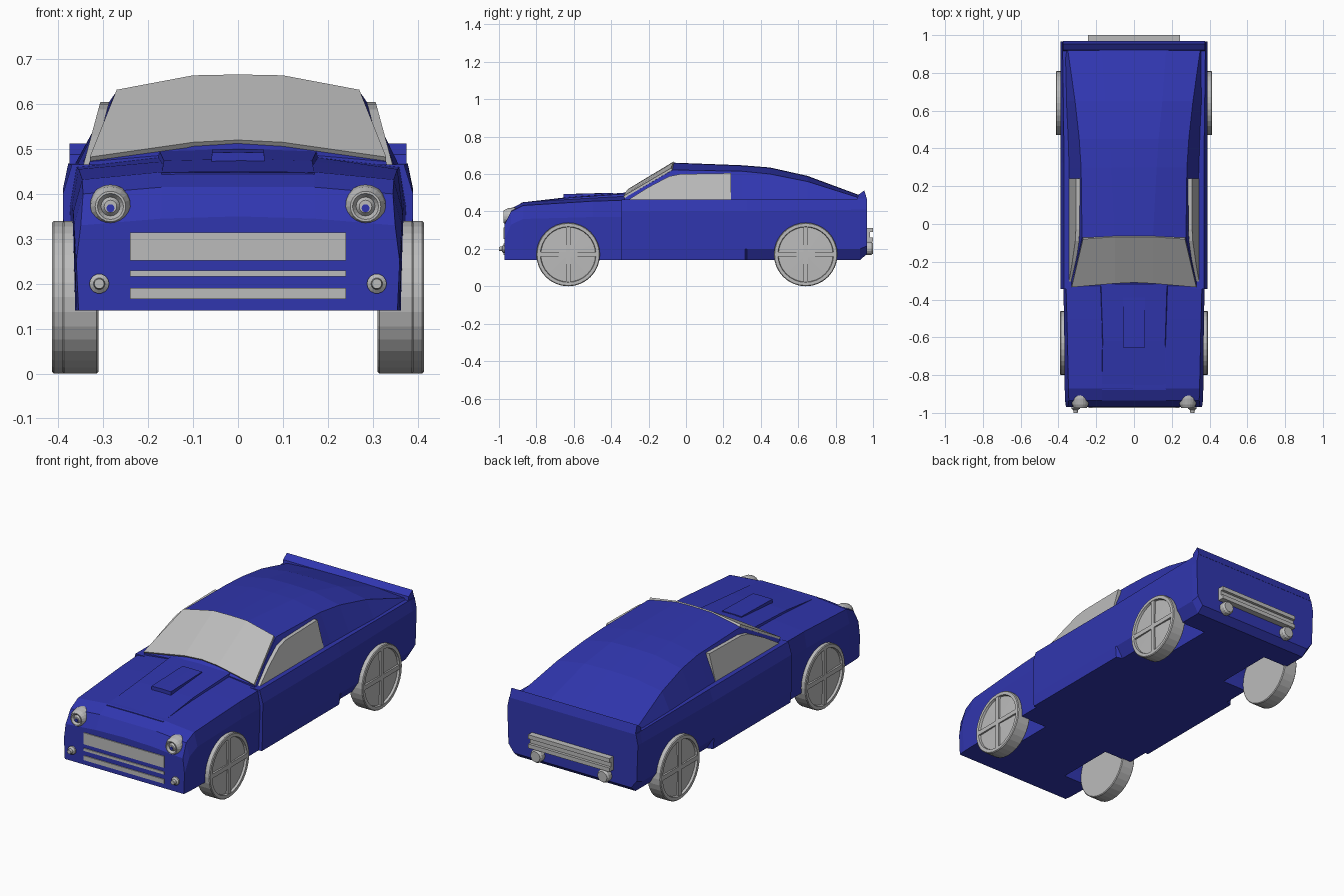
import bpy, bmesh, math
from mathutils import Vector, Matrix

if "Cube" in bpy.data.objects:
    bpy.data.objects.remove(bpy.data.objects["Cube"])


def material(name, rgb):
    m = bpy.data.materials.new(name)
    m.diffuse_color = (*rgb, 1)
    m.use_nodes = True
    m.node_tree.nodes["Principled BSDF"].inputs["Base Color"].default_value = m.diffuse_color
    return m


BLUE = material("blue paint", (0.03, 0.037, 0.43))
GREY = material("light grey", (0.5, 0.5, 0.5))


def finish(name, bm, mat):
    bmesh.ops.recalc_face_normals(bm, faces=bm.faces[:])
    me = bpy.data.meshes.new(name)
    bm.to_mesh(me)
    bm.free()
    me.materials.append(mat)
    ob = bpy.data.objects.new(name, me)
    bpy.context.collection.objects.link(ob)
    return ob


def loft(name, sections, mat):
    """Sections are (y, half outline from lower edge to the centre line)."""
    bm = bmesh.new()
    rings = []
    for y, half in sections:
        ring = half + [(-x, z) for x, z in reversed(half) if x > 0]
        rings.append([bm.verts.new((x, y, z)) for x, z in ring])
    n = len(rings[0])
    for a, b in zip(rings, rings[1:]):
        for i in range(n):
            bm.faces.new((a[i], a[(i + 1) % n], b[(i + 1) % n], b[i]))
    bm.faces.new(rings[0])
    bm.faces.new(rings[-1])
    return finish(name, bm, mat)


def add_box(bm, x, y, z, rot=None):
    """Box from (min, max) ranges."""
    size = [r[1] - r[0] for r in (x, y, z)]
    mid = [(r[1] + r[0]) / 2 for r in (x, y, z)]
    m = Matrix.Translation(mid) @ (rot or Matrix()) @ Matrix.Diagonal((*size, 1))
    bmesh.ops.create_cube(bm, size=1, matrix=m)


def box(name, x, y, z, mat):
    bm = bmesh.new()
    add_box(bm, x, y, z)
    return finish(name, bm, mat)


def add_lathe(bm, profile, centre, axis, segs):
    """Spin (distance along axis, radius) points about the x or y axis."""
    c = Vector(centre)
    rings = []
    for d, r in profile:
        ring = []
        for k in range(segs):
            a = 2 * math.pi * k / segs
            u, v = r * math.cos(a), r * math.sin(a)
            ring.append(bm.verts.new(c + Vector((d, u, v) if axis == "x" else (u, d, v))))
        rings.append(ring)
    for a, b in zip(rings, rings[1:]):
        for i in range(segs):
            j = (i + 1) % segs
            bm.faces.new((a[i], a[j], b[j], b[i]))
    bm.faces.new(rings[0])
    bm.faces.new(rings[-1])


def lathe(name, profile, centre, axis, segs, mat):
    bm = bmesh.new()
    add_lathe(bm, profile, centre, axis, segs)
    return finish(name, bm, mat)


def slab(name, verts, faces, offset, mat):
    """Thin panel: faces pushed along an offset to give them depth."""
    bm = bmesh.new()
    vs = [bm.verts.new(v) for v in verts]
    fs = [bm.faces.new([vs[i] for i in f]) for f in faces]
    res = bmesh.ops.extrude_face_region(bm, geom=fs, use_keep_orig=True)
    moved = [g for g in res["geom"] if isinstance(g, bmesh.types.BMVert)]
    bmesh.ops.translate(bm, verts=moved, vec=offset)
    return finish(name, bm, mat)


# Front body: nose, fenders and hood
front = loft("front_body", [
    (-0.97, [(0.355, 0.14), (0.36, 0.25), (0.35, 0.33), (0.17, 0.345), (0, 0.35)]),
    (-0.935, [(0.36, 0.14), (0.365, 0.33), (0.345, 0.40), (0.17, 0.415), (0, 0.415)]),
    (-0.87, [(0.362, 0.14), (0.367, 0.36), (0.347, 0.432), (0.17, 0.449), (0, 0.45)]),
    (-0.5, [(0.365, 0.14), (0.37, 0.37), (0.355, 0.455), (0.17, 0.472), (0, 0.475)]),
    (-0.32, [(0.365, 0.14), (0.375, 0.37), (0.36, 0.46), (0.17, 0.482), (0, 0.485)]),
], BLUE)

# Doors and rear quarters, with tucked-in lower edge at the back
upper = [(0.39, 0.40), (0.37, 0.465), (0, 0.465)]
back = [(0.39, 0.41), (0.378, 0.468), (0, 0.468)]
rear = loft("rear_body", [
    (-0.345, [(0.383, 0.14), (0.387, 0.20)] + upper),
    (0.315, [(0.383, 0.14), (0.388, 0.20)] + upper),
    (0.325, [(0.35, 0.14), (0.388, 0.20)] + upper),
    (0.93, [(0.35, 0.14), (0.388, 0.20)] + back),
    (0.967, [(0.35, 0.172), (0.383, 0.215)] + back),
], BLUE)

# Wheel wells cut into the body
for body, y in ((front, -0.63), (rear, 0.64)):
    for s in (-1, 1):
        cutter = lathe("well_cutter", [(s * 0.2, 0.165), (s * 0.5, 0.165)], (0, y, 0.17), "x", 32, BLUE)
        cutter.hide_render = True
        mod = body.modifiers.new("well", "BOOLEAN")
        mod.operation, mod.object, mod.solver = "DIFFERENCE", cutter, "EXACT"
        bpy.context.view_layer.objects.active = body
        bpy.ops.object.modifier_apply(modifier=mod.name)
        bpy.data.objects.remove(cutter)

# Cabin and fastback
loft("cabin", [
    (-0.33, [(0.335, 0.45), (0.33, 0.472), (0.1, 0.492), (0, 0.496)]),
    (-0.07, [(0.34, 0.45), (0.275, 0.622), (0.1, 0.659), (0, 0.661)]),
    (0.30, [(0.35, 0.45), (0.28, 0.615), (0.12, 0.644), (0, 0.647)]),
    (0.45, [(0.355, 0.45), (0.29, 0.60), (0.13, 0.632), (0, 0.635)]),
    (0.65, [(0.365, 0.45), (0.312, 0.56), (0.15, 0.587), (0, 0.59)]),
    (0.92, [(0.372, 0.45), (0.35, 0.475), (0.17, 0.488), (0, 0.49)]),
    (0.96, [(0.372, 0.45), (0.35, 0.470), (0.17, 0.475), (0, 0.475)]),
], BLUE)

# Tail lip
slab("spoiler", [(-0.375, 0.915, 0.46), (-0.375, 0.92, 0.488), (-0.375, 0.953, 0.512), (-0.375, 0.968, 0.465)],
     [(0, 1, 2, 3)], (0.75, 0, 0), BLUE)

# Hood bulge and scoop
loft("hood_bulge", [
    (-0.88, [(0.17, 0.42), (0.17, 0.447), (0, 0.448)]),
    (-0.62, [(0.175, 0.44), (0.165, 0.474), (0, 0.478)]),
    (-0.31, [(0.185, 0.45), (0.175, 0.495), (0, 0.502)]),
], BLUE)
loft("hood_scoop", [
    (-0.655, [(0.06, 0.46), (0.058, 0.492), (0, 0.493)]),
    (-0.39, [(0.06, 0.46), (0.058, 0.499), (0, 0.50)]),
], BLUE)

# Windshield
half_bottom = [(0.33, -0.335, 0.482), (0.1, -0.315, 0.515), (0, -0.31, 0.52)]
half_top = [(0.27, -0.08, 0.632), (0.1, -0.068, 0.664), (0, -0.068, 0.666)]
rows = [h + [(-x, y, z) for x, y, z in reversed(h[:2])] for h in (half_bottom, half_top)]
slab("windshield", rows[0] + rows[1], [(i, i + 1, i + 6, i + 5) for i in range(4)],
     (0, 0.012, -0.016), GREY)

# Side windows
outline = [(-0.32, 0.455), (0.24, 0.455), (0.24, 0.605), (-0.03, 0.60), (-0.09, 0.588), (-0.2, 0.53)]
for s, side in ((1, "right"), (-1, "left")):
    slab(side + "_window", [(s * (0.347 - (z - 0.455) * 0.27), y, z) for y, z in outline],
         [range(6)], (-s * 0.02, 0, 0), GREY)

# Wheels with raised rim and four spokes
tyre = [(0, 0.02), (0, 0.166), (0.004, 0.17), (0.076, 0.17), (0.08, 0.166),
        (0.08, 0.149), (0.068, 0.146), (0.072, 0.02)]
for end, y, x0 in (("front", -0.63, 0.311), ("rear", 0.64, 0.334)):
    for s, side in ((1, "right"), (-1, "left")):
        bm = bmesh.new()
        add_lathe(bm, [(s * (x0 + d), r) for d, r in tyre], (0, y, 0.17), "x", 32)
        xr = sorted((s * (x0 + 0.05), s * (x0 + 0.079)))
        add_box(bm, xr, (y - 0.148, y + 0.148), (0.158, 0.182))
        add_box(bm, xr, (y - 0.012, y + 0.012), (0.022, 0.318))
        finish(end + "_" + side + "_wheel", bm, GREY)

# Headlights and fog lamps
for s, side in ((1, "right"), (-1, "left")):
    lathe(side + "_headlight", [(-0.89, 0.046), (-0.925, 0.049), (-0.955, 0.044), (-0.975, 0.034),
          (-0.975, 0.029), (-0.963, 0.021), (-0.972, 0.014), (-0.972, 0.004)],
          (s * 0.284, 0, 0.372), "y", 20, GREY)
    lathe(side + "_headlight_centre", [(-0.96, 0.009), (-0.975, 0.009)],
          (s * 0.284, 0, 0.368), "y", 12, BLUE)
    lathe(side + "_fog_lamp", [(-0.96, 0.022), (-0.978, 0.022), (-0.985, 0.013), (-1.0, 0.011)],
          (s * 0.309, 0, 0.2), "y", 14, GREY)
    lathe(side + "_exhaust", [(0.95, 0.035), (0.99, 0.035), (1.0, 0.028)],
          (s * 0.2, 0, 0.203), "y", 16, GREY)

# Grille bars
for i, z in enumerate(((0.252, 0.314), (0.216, 0.23), (0.166, 0.19))):
    box(f"grille_bar_{i + 1}", (-0.24, 0.24), (-0.975, -0.966), z, GREY)

# Rear light bar with raised edges
box("rear_bar", (-0.243, 0.243), (0.96, 0.985), (0.24, 0.312), GREY)
for i, z in enumerate(((0.24, 0.262), (0.29, 0.312))):
    box(f"rear_bar_edge_{i + 1}", (-0.243, 0.243), (0.98, 1.0), z, GREY)
